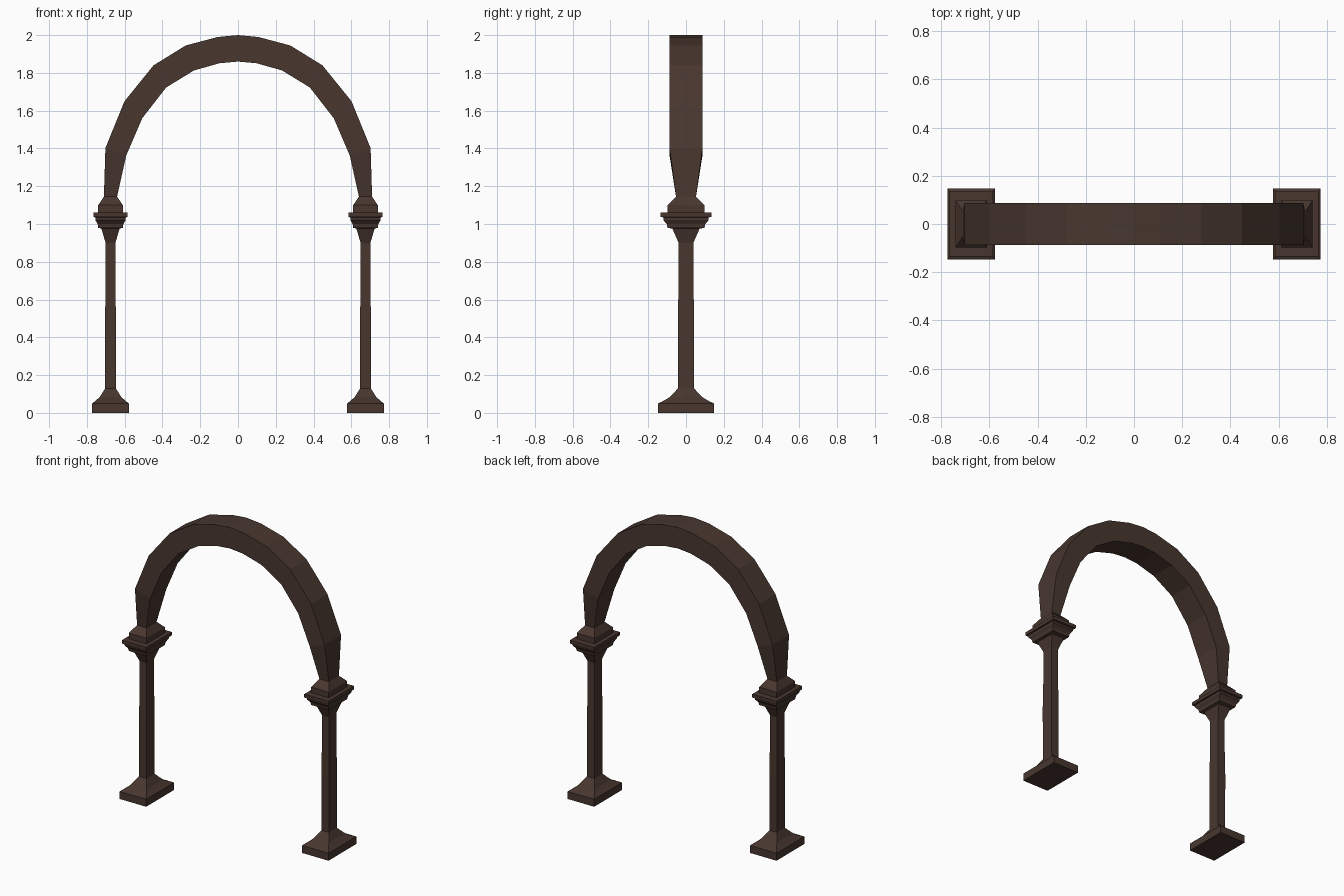
import bpy, bmesh

if "Cube" in bpy.data.objects:
    bpy.data.objects.remove(bpy.data.objects["Cube"])

brown = bpy.data.materials.new("dark brown wood")
brown.diffuse_color = (0.065, 0.037, 0.028, 1)
brown.use_nodes = True
brown.node_tree.nodes["Principled BSDF"].inputs["Base Color"].default_value = brown.diffuse_color


def loft(name, rings):
    """Skin a chain of four-cornered rings, capping both ends."""
    bm = bmesh.new()
    loops = [[bm.verts.new(p) for p in ring] for ring in rings]
    for a, b in zip(loops, loops[1:]):
        for i in range(4):
            j = (i + 1) % 4
            bm.faces.new((a[i], a[j], b[j], b[i]))
    bm.faces.new(loops[0][::-1])
    bm.faces.new(loops[-1])
    bmesh.ops.recalc_face_normals(bm, faces=bm.faces)
    mesh = bpy.data.meshes.new(name)
    bm.to_mesh(mesh)
    bm.free()
    mesh.materials.append(brown)
    obj = bpy.data.objects.new(name, mesh)
    bpy.context.collection.objects.link(obj)
    return obj


def turned_block(name, x, profile):
    """Rectangular moulding: profile of (half width, z), 1.5 times as deep as wide."""
    return loft(name, [[(x - w, -1.5 * w, z), (x + w, -1.5 * w, z),
                        (x + w, 1.5 * w, z), (x - w, 1.5 * w, z)]
                       for w, z in profile])


# Moulding profiles for the column parts
base = [(0.098, 0), (0.098, 0.05), (0.084, 0.06), (0.058, 0.083), (0.028, 0.13)]
shaft = [(0.028, 0.13), (0.0285, 0.5), (0.026, 0.72), (0.026, 0.90)]
capital = [(0.026, 0.90), (0.048, 0.975), (0.065, 0.98), (0.068, 1.0),
           (0.08, 1.02), (0.08, 1.035), (0.09, 1.037), (0.09, 1.06),
           (0.065, 1.062), (0.065, 1.10), (0.035, 1.145)]

for side, x in (("left", -0.675), ("right", 0.675)):
    turned_block(side + "_base", x, base)
    turned_block(side + "_shaft", x, shaft)
    turned_block(side + "_capital", x, capital)

# Arch: outer x, outer z, inner x, inner z, half depth, from foot to crown
half = [(0.710, 1.145, 0.640, 1.145, 0.053),
        (0.702, 1.402, 0.592, 1.362, 0.087),
        (0.601, 1.650, 0.507, 1.560, 0.087),
        (0.447, 1.840, 0.380, 1.723, 0.087),
        (0.277, 1.945, 0.233, 1.813, 0.087),
        (0.108, 1.990, 0.098, 1.851, 0.087)]
stations = [(-ox, oz, -ix, iz, d) for ox, oz, ix, iz, d in half]
stations += [(0, 2.0, 0, 1.86, 0.087)] + half[::-1]
loft("arch", [[(ox, -d, oz), (ox, d, oz), (ix, d, iz), (ix, -d, iz)]
              for ox, oz, ix, iz, d in stations])
